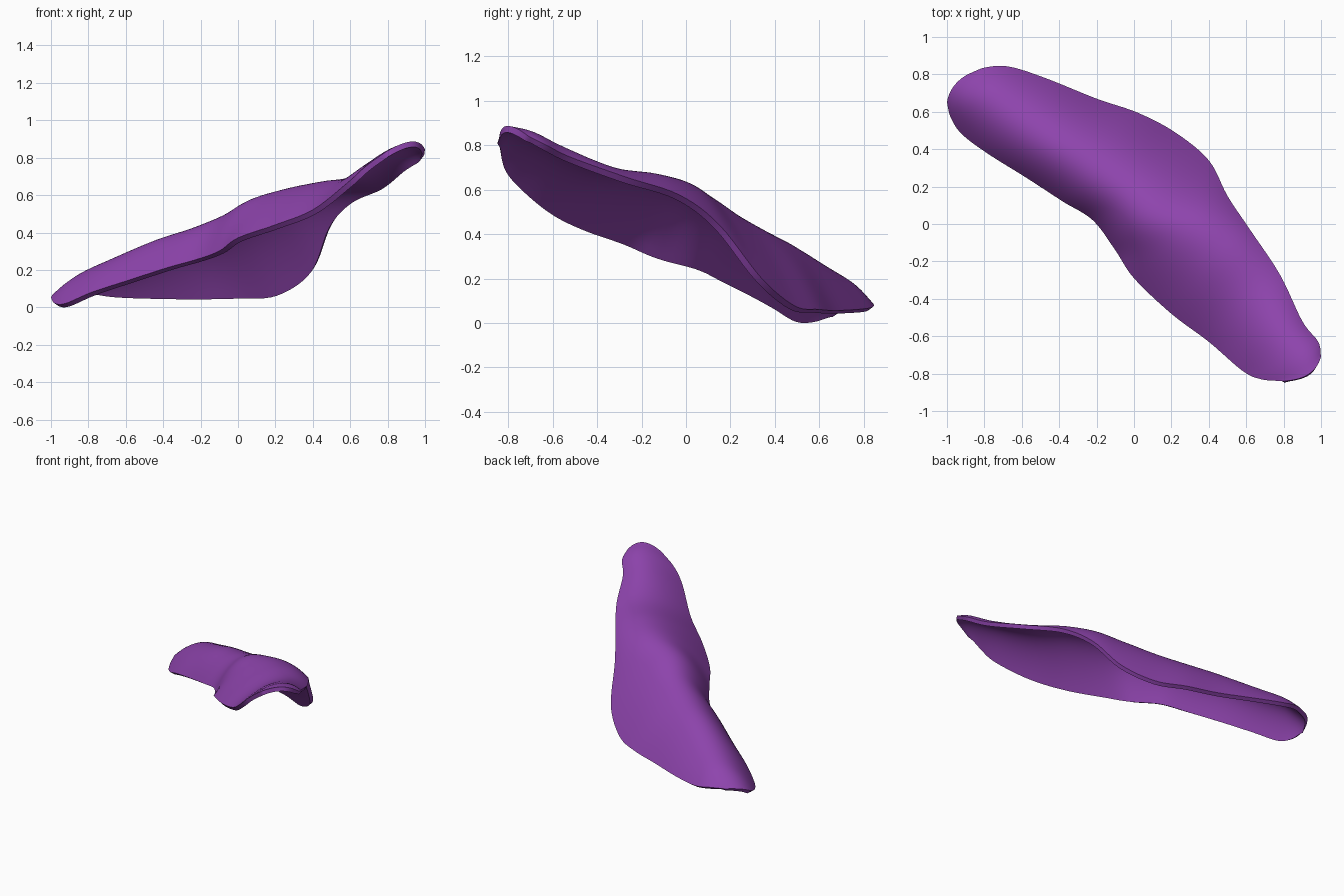
import bpy, math
from mathutils import Vector

if "Cube" in bpy.data.objects:
    bpy.data.objects.remove(bpy.data.objects["Cube"])

# Cross-sections along the shell: front-left rim, crest, back-right rim
STATIONS = [
    ((-1.0, .65, .05), (-.965, .735, .085), (-.89, .80, .09)),
    ((-.98, .57, .02), (-.90, .70, .14), (-.79, .838, .09)),
    ((-.92, .48, .02), (-.80, .67, .20), (-.66, .84, .07)),
    ((-.78, .375, .08), (-.63, .58, .27), (-.46, .775, .06)),
    ((-.58, .25, .145), (-.40, .45, .36), (-.20, .67, .055)),
    ((-.38, .12, .21), (-.20, .34, .42), (.02, .595, .06)),
    ((-.22, .02, .255), (-.02, .22, .49), (.22, .49, .075)),
    ((-.10, -.14, .30), (.12, .08, .58), (.40, .34, .20)),
    ((.0, -.29, .37), (.27, -.04, .635), (.50, .15, .44)),
    ((.20, -.48, .44), (.42, -.20, .665), (.62, -.03, .575)),
    ((.40, -.63, .52), (.58, -.40, .69), (.78, -.27, .655)),
    ((.58, -.785, .66), (.74, -.60, .79), (.90, -.52, .745)),
    ((.68, -.83, .75), (.86, -.72, .86), (.985, -.63, .80)),
    ((.79, -.84, .83), (.93, -.805, .885), (1.0, -.71, .84)),
]
STEPS, ACROSS, THICK = 6, 28, .03


def catmull(a, b, c, d, t):
    return .5 * (2 * b + (c - a) * t + (2 * a - 5 * b + 4 * c - d) * t * t
                 + (3 * b - a - 3 * c + d) * t ** 3)


def smooth_line(points):
    """Smooth curve through the points."""
    p = [Vector(q) for q in points]
    p = [2 * p[0] - p[1]] + p + [2 * p[-1] - p[-2]]
    out = [catmull(*p[i:i + 4], k / STEPS)
           for i in range(len(p) - 3) for k in range(STEPS)]
    return out + [p[-2]]


def arch(l, m, r, t):
    """Parabolic arch from rim to rim through the crest."""
    return l * (1 - t) * (1 - 2 * t) + m * 4 * t * (1 - t) + r * t * (2 * t - 1)


# Outer skin of the shell
rails = [smooth_line(col) for col in zip(*STATIONS)]
verts = [arch(l, m, r, j / ACROSS) for l, m, r in zip(*rails) for j in range(ACROSS + 1)]
n = ACROSS + 1
faces = [(i * n + j, (i + 1) * n + j, (i + 1) * n + j + 1, i * n + j + 1)
         for i in range(len(rails[0]) - 1) for j in range(ACROSS)]
mesh = bpy.data.meshes.new("curved_shell")
mesh.from_pydata(verts, [], faces)
shell = bpy.data.objects.new("curved_shell", mesh)
bpy.context.collection.objects.link(shell)

purple = bpy.data.materials.new("purple")
purple.diffuse_color = (.271, .058, .418, 1)
purple.use_nodes = True
purple.node_tree.nodes["Principled BSDF"].inputs["Base Color"].default_value = purple.diffuse_color
mesh.materials.append(purple)

# Wall thickness, grown inwards from the outer skin
bpy.context.view_layer.objects.active = shell
shell.select_set(True)
solid = shell.modifiers.new("wall", 'SOLIDIFY')
solid.thickness = THICK
solid.offset = -1
bpy.ops.object.modifier_apply(modifier=solid.name)

# Rest on the ground
low = min(v.co.z for v in mesh.vertices)
for v in mesh.vertices:
    v.co.z -= low
bpy.ops.object.shade_smooth_by_angle(angle=math.radians(40))
